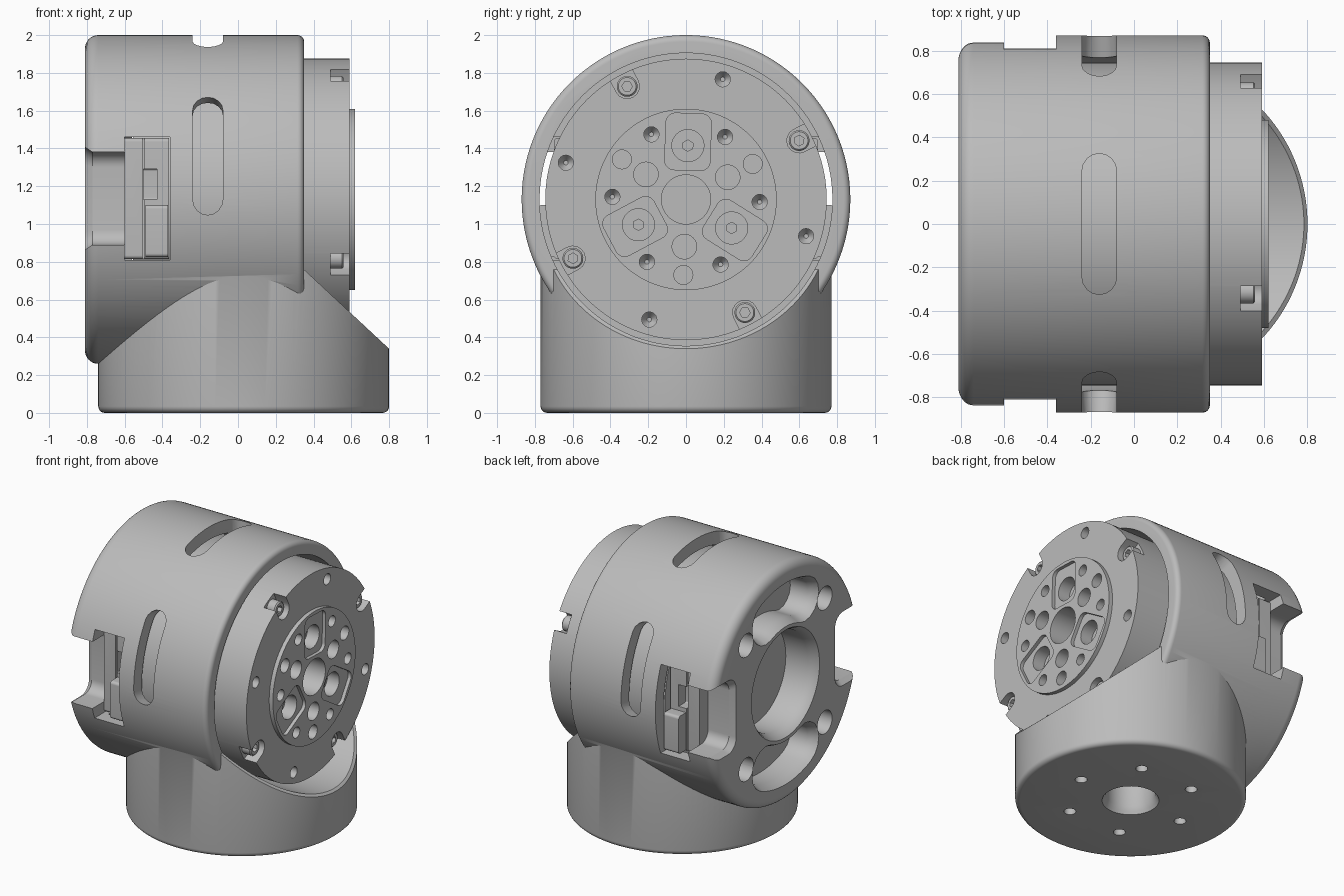
import bpy, bmesh
from math import cos, sin, pi, radians
from mathutils import Matrix

if "Cube" in bpy.data.objects:
    bpy.data.objects.remove(bpy.data.objects["Cube"], do_unlink=True)

grey = bpy.data.materials.new("satin grey")
grey.use_nodes = True
grey.diffuse_color = (0.5, 0.5, 0.5, 1)
grey.node_tree.nodes["Principled BSDF"].inputs["Base Color"].default_value = (0.5, 0.5, 0.5, 1)

# Frame of the horizontal drum: local x, y, z become world y, z, x
AXIS_Z = 1.13
DRUM = Matrix(((0, 0, 1, 0), (1, 0, 0, 0), (0, 1, 0, AXIS_Z), (0, 0, 0, 1)))
UP = Matrix.Identity(4)


def turn(deg, axis='Z'):
    return Matrix.Rotation(radians(deg), 4, axis)


def move(x=0, y=0, z=0):
    return Matrix.Translation((x, y, z))


# Outlines
def circle(r, n=32):
    return [(r * cos(2 * pi * i / n), r * sin(2 * pi * i / n)) for i in range(n)]


def arc(cx, cy, r, a0, a1, n=8):
    steps = [radians(a0 + (a1 - a0) * i / n) for i in range(n + 1)]
    return [(cx + r * cos(a), cy + r * sin(a)) for a in steps]


def stadium(x0, x1, r):
    return arc(x1, 0, r, -90, 90) + arc(x0, 0, r, 90, 270)


def rounded(x0, x1, y0, y1, r):
    return (arc(x1 - r, y0 + r, r, -90, 0) + arc(x1 - r, y1 - r, r, 0, 90)
            + arc(x0 + r, y1 - r, r, 90, 180) + arc(x0 + r, y0 + r, r, 180, 270))


def arc_slot(radius, w, half):
    end = radians(half)
    return (arc(0, 0, radius + w, -half, half, 16)
            + arc(radius * cos(end), radius * sin(end), w, half, half + 180)[1:-1]
            + arc(0, 0, radius - w, half, -half, 16)
            + arc(radius * cos(end), -radius * sin(end), w, 180 - half, 360 - half)[1:-1])


# Solid through a stack of (outline, height) sections
def loft(name, sections, mat=UP):
    bm = bmesh.new()
    loops = [[bm.verts.new(mat @ move(x, y, z).translation) for x, y in pts]
             for pts, z in sections]
    for a, b in zip(loops, loops[1:]):
        for i in range(len(a)):
            j = (i + 1) % len(a)
            bm.faces.new((a[i], a[j], b[j], b[i]))
    bm.faces.new(loops[0][::-1])
    bm.faces.new(loops[-1])
    bmesh.ops.recalc_face_normals(bm, faces=bm.faces)
    mesh = bpy.data.meshes.new(name)
    bm.to_mesh(mesh)
    bm.free()
    mesh.materials.append(grey)
    ob = bpy.data.objects.new(name, mesh)
    bpy.context.collection.objects.link(ob)
    return ob


def lathe(name, profile, mat=UP, n=128):
    return loft(name, [(circle(r, n), z) for r, z in profile], mat)


def prism(pts, z0, z1, mat=UP):
    return loft("cutter", [(pts, z0), (pts, z1)], mat)


def hole(r, z0, z1, mat=UP, n=32):
    return prism(circle(r, n), z0, z1, mat)


def combine(ob, tool, how='DIFFERENCE'):
    bpy.context.view_layer.objects.active = ob
    mod = ob.modifiers.new("combine", 'BOOLEAN')
    mod.operation, mod.solver, mod.object = how, 'EXACT', tool
    bpy.ops.object.modifier_apply(modifier=mod.name)
    bpy.data.objects.remove(tool, do_unlink=True)


# Upright base with a sloping front shoulder
base = lathe("base", [(0.735, 0)] + arc(0.735, 0.035, 0.035, -90, 0, 5) [1:] + [(0.77, 0.78)],
             move(x=0.03))
slope = [(0.95, 0.2), (0.2, 0.898), (0.2, 1.5), (0.95, 1.5)]
combine(base, prism(slope, -1, 1, turn(90, 'X')))

# Drum housing with rounded rims, joined to the base
back_rim = arc(0.80, -0.74, 0.07, -90, 0, 8)
front_rim = arc(0.835, 0.315, 0.035, 0, 90, 6)
housing = lathe("housing", back_rim + front_rim, DRUM, 160)
combine(housing, base, 'UNION')
combine(housing, lathe("bore", [(0.775, -0.56), (0.775, 1.1)], DRUM, 160))

# Vent slots around the drum
for a in (16.5, 90, 163.5):
    m = DRUM @ turn(a) @ move(z=-0.16) @ turn(90, 'Y') @ turn(90)
    combine(housing, prism(stadium(-0.245, 0.245, 0.08), 0.6, 1.0, m))

# Side notches for the connectors
for s in (1, -1):
    m = DRUM @ Matrix.Diagonal((s, 1, 1, 1))
    flare, neck = rounded(0.56, 1.1, -0.28, 0.29, 0.1), rounded(0.6, 1.1, -0.24, 0.25, 0.08)
    combine(housing, loft("notch", [(flare, -0.83), (neck, -0.77), (neck, -0.5)], m))
    combine(housing, prism(rounded(0.56, 1.1, -0.32, 0.33, 0.03), -0.6, -0.36, m))

# Rear opening, pockets and bolt holes
combine(housing, lathe("opening", [(0.41, -0.83), (0.38, -0.79), (0.36, -0.74), (0.36, -0.5)], DRUM, 64))
for a in (90, 270):
    pocket = [(arc_slot(0.58, w, 23), z) for w, z in ((0.17, -0.83), (0.15, -0.79), (0.13, -0.74), (0.13, -0.6))]
    combine(housing, loft("pocket", pocket, DRUM @ turn(a)))
for a in (45, 135, 225, 315):
    combine(housing, hole(0.085, -0.9, -0.62, DRUM @ turn(a) @ move(0.645)))

# Underside cable hole and bolt circle
combine(housing, lathe("cable_hole", [(0.2, -0.02), (0.18, 0.02), (0.165, 0.05), (0.165, 0.27)],
                       move(x=0.03), 48))
for k in range(6):
    combine(housing, hole(0.04, -0.1, 0.15, move(x=0.03) @ turn(60 * k) @ move(0.43)))

# Output flange with raised centre face
flange = lathe("output_flange", [(0.55, -0.555), (0.55, -0.35), (0.745, -0.35), (0.745, 0.59),
                                 (0.48, 0.59), (0.48, 0.62)], DRUM)
combine(flange, hole(0.13, 0.4, 0.8, DRUM, 48))
for k in range(6):
    m = DRUM @ turn(60 * k - 2) @ move(0.39)
    combine(flange, lathe("bolt_hole", [(0.012, 0.5), (0.04, 0.54), (0.04, 0.7)], m, 24))
for k in range(3):
    m = DRUM @ turn(120 * k + 28)
    combine(flange, hole(0.05, 0.5, 0.7, m @ move(0.4)))
    combine(flange, hole(0.065, 0.5, 0.7, m @ move(0.25)))
    m = DRUM @ turn(120 * k + 88)
    combine(flange, prism(rounded(0.155, 0.455, -0.12, 0.12, 0.05), 0.595, 0.7, m))
    combine(flange, hole(0.085, 0.5, 0.7, m @ move(0.285)))
    combine(flange, hole(0.03, 0.45, 0.7, m @ move(0.285), 6))

# Rim holes, open screw seats and cap screws
screws = []
for k in range(4):
    m = DRUM @ turn(90 * k + 73)
    combine(flange, lathe("rim_hole", [(0.012, 0.48), (0.04, 0.52), (0.04, 0.7)], m @ move(0.665), 24))
    m = DRUM @ turn(90 * k + 27.5)
    combine(flange, prism(stadium(0.675, 0.95, 0.065), 0.49, 0.7, m))
    screw = lathe("rim_screw", [(0.055, 0.48), (0.055, 0.55), (0.047, 0.558)], m @ move(0.675), 32)
    combine(screw, hole(0.028, 0.52, 0.7, m @ move(0.675), 6))
    screws.append(screw)

# Connectors seated in the side notches
connectors = []
for s, side in ((1, "back"), (-1, "front")):
    m = DRUM @ Matrix.Diagonal((s, 1, 1, 1))
    body = prism(rounded(0.54, 0.7, -0.315, 0.325, 0.02), -0.6, -0.365, m)
    body.name = side + "_connector"
    combine(body, prism(rounded(0.62, 0.9, 0, 0.16, 0.01), -0.5, -0.43, m))
    combine(body, prism(rounded(0.685, 0.9, -0.5, 0.5, 0.01), -0.505, -0.495, m))
    latch = prism(rounded(0.66, 0.785, -0.305, -0.03, 0.02), -0.49, -0.37, m)
    latch.name = side + "_connector_latch"
    connectors += [body, latch]

# Smooth shading with sharp edges kept
bpy.ops.object.select_all(action='DESELECT')
for ob in [housing, flange] + screws + connectors:
    ob.select_set(True)
bpy.context.view_layer.objects.active = housing
bpy.ops.object.shade_smooth_by_angle(angle=radians(30))
